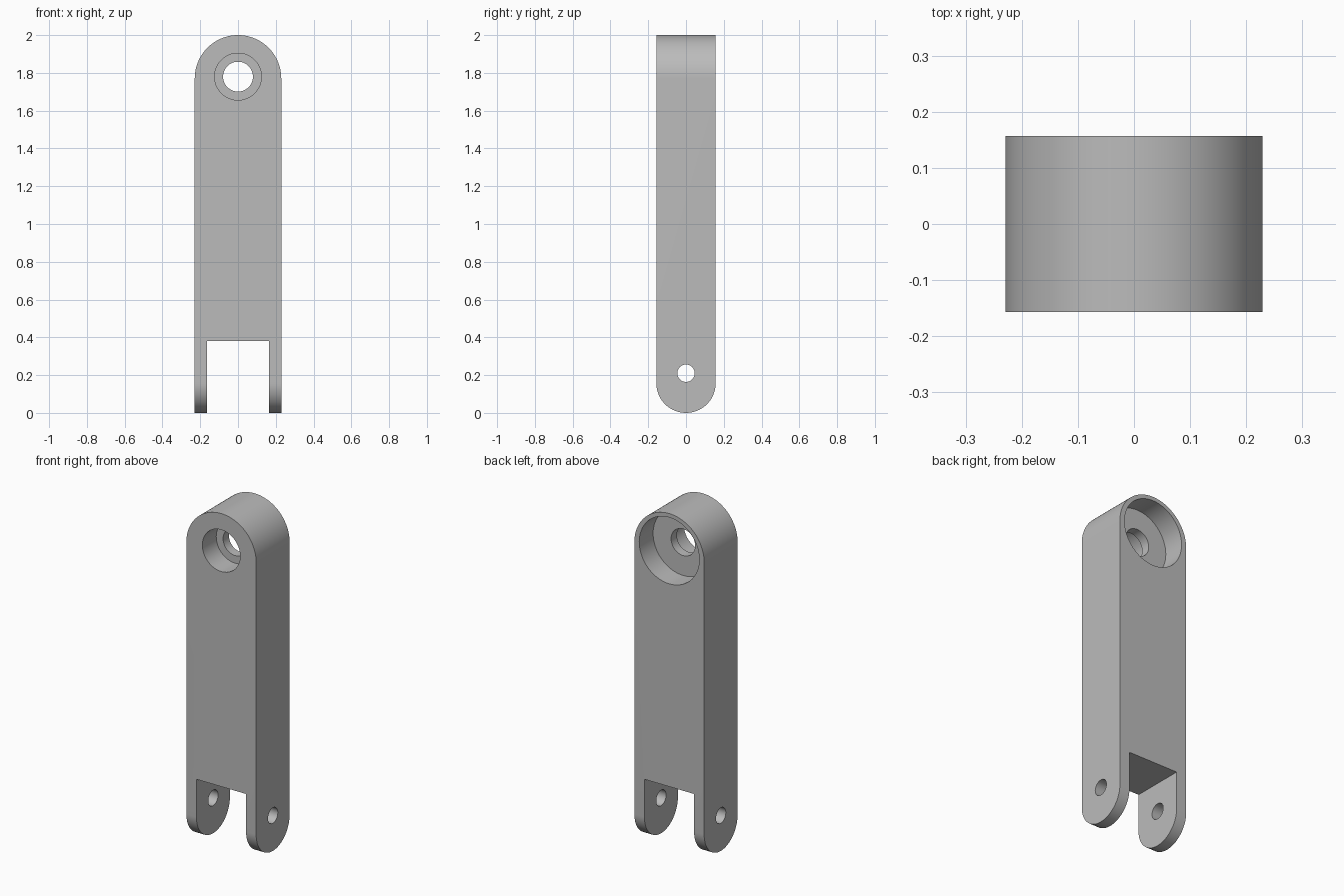
import bpy
import math
from mathutils import Matrix

HALF_W, HALF_D, HEIGHT = 0.229, 0.157, 2.0
BORE_Z, PIN_Z = 1.78, 0.21
SLOT_HALF, SLOT_TOP = 0.163, 0.38
BORE_DEPTH = 0.13

if "Cube" in bpy.data.objects:
    bpy.data.objects.remove(bpy.data.objects["Cube"], do_unlink=True)

grey = bpy.data.materials.new("plain grey")
grey.use_nodes = True
colour = (0.5, 0.5, 0.5, 1)
grey.diffuse_color = colour
grey.node_tree.nodes["Principled BSDF"].inputs["Base Color"].default_value = colour


def arc(radius, centre, start, steps=48):
    """Half circle of (across, up) points, counter-clockwise from start."""
    angles = [start + math.pi * i / steps for i in range(steps + 1)]
    return [(radius * math.cos(a), centre + radius * math.sin(a)) for a in angles]


def prism(name, profile, half, axis):
    """Extrude an (across, up) profile symmetrically along x or y."""
    def place(a, u, d):
        return (a, d, u) if axis == "y" else (d, a, u)
    n = len(profile)
    verts = [place(a, u, d) for d in (-half, half) for a, u in profile]
    faces = [tuple(range(n)), tuple(reversed(range(n, 2 * n)))]
    faces += [(i, i + n, (i + 1) % n + n, (i + 1) % n) for i in range(n)]
    mesh = bpy.data.meshes.new(name)
    mesh.from_pydata(verts, [], faces)
    if axis == "x":
        mesh.flip_normals()
    # Consistent outward faces, whatever the axis
    import bmesh
    bm = bmesh.new()
    bm.from_mesh(mesh)
    bmesh.ops.recalc_face_normals(bm, faces=bm.faces)
    bm.to_mesh(mesh)
    bm.free()
    obj = bpy.data.objects.new(name, mesh)
    bpy.context.collection.objects.link(obj)
    return obj


def disc_cutter(name, radius, z, half, axis, offset=0.0):
    """Cylinder cutter along x or y, shifted along its axis."""
    circle = [(radius * math.cos(a), z + radius * math.sin(a))
              for a in (math.tau * i / 64 for i in range(64))]
    obj = prism(name, circle, half, axis)
    shift = (0, offset, 0) if axis == "y" else (offset, 0, 0)
    obj.data.transform(Matrix.Translation(shift))
    return obj


def combine(target, cutter, operation):
    """Apply a boolean and discard the helper."""
    mod = target.modifiers.new(cutter.name, "BOOLEAN")
    mod.operation, mod.solver, mod.object = operation, "EXACT", cutter
    bpy.context.view_layer.objects.active = target
    bpy.ops.object.modifier_apply(modifier=mod.name)
    bpy.data.objects.remove(cutter, do_unlink=True)


# Bar with an arched top seen from the front
arch = [(-HALF_W, 0), (HALF_W, 0)] + arc(HALF_W, HEIGHT - HALF_W, 0)
link = prism("clevis_link", arch, HALF_D, "y")

# Rounded fork ends seen from the side
side = [(HALF_D, HEIGHT + 0.1), (-HALF_D, HEIGHT + 0.1)] + arc(HALF_D, HALF_D, math.pi)
bar = prism("side_profile", side, 0.4, "x")
combine(link, bar, "INTERSECT")

# Fork slot
slot = [(-SLOT_HALF, -0.1), (SLOT_HALF, -0.1), (SLOT_HALF, SLOT_TOP), (-SLOT_HALF, SLOT_TOP)]
combine(link, prism("fork_slot", slot, 0.4, "y"), "DIFFERENCE")

# Through hole, small front recess, wide back recess and cross-pin holes
for cutter in (
    ("shaft_hole", 0.079, BORE_Z, 0.4, "y"),
    ("front_recess", 0.124, BORE_Z, BORE_DEPTH, "y", -HALF_D),
    ("back_recess", 0.197, BORE_Z, BORE_DEPTH, "y", HALF_D),
    ("pin_hole", 0.046, PIN_Z, 0.4, "x"),
):
    combine(link, disc_cutter(*cutter), "DIFFERENCE")

link.data.materials.clear()
link.data.materials.append(grey)

# Smooth curves, crisp edges
bpy.ops.object.select_all(action="DESELECT")
link.select_set(True)
bpy.context.view_layer.objects.active = link
bpy.ops.object.shade_smooth_by_angle(angle=math.radians(30))
